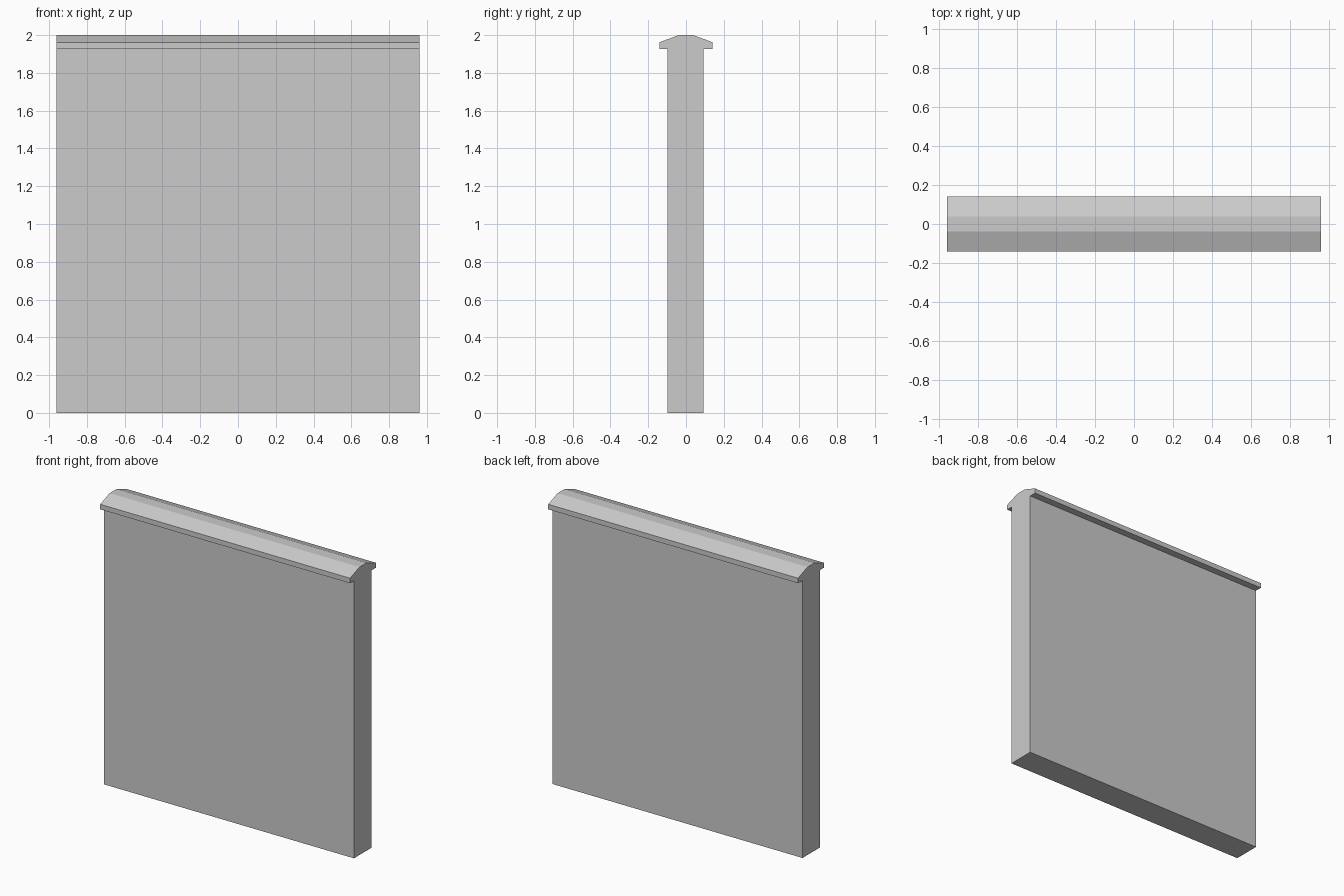
import bpy
import bmesh

if "Cube" in bpy.data.objects:
    bpy.data.objects.remove(bpy.data.objects["Cube"])

HALF_LENGTH = 0.96

# Cross-section (y, z): slab with a bevelled overhanging coping
PROFILE = [
    (-0.098, 0.0), (0.092, 0.0),                  # base of the slab
    (0.092, 1.927), (0.141, 1.927),               # back overhang
    (0.141, 1.962), (0.038, 2.0),                 # back slope
    (-0.038, 2.0), (-0.141, 1.962),               # flat ridge, front slope
    (-0.141, 1.927), (-0.098, 1.927),             # front overhang
]


def extrude_profile(name, points, half_length):
    """Sweep a closed y-z outline along x into a solid."""
    bm = bmesh.new()
    face = bm.faces.new([bm.verts.new((-half_length, y, z)) for y, z in points])
    result = bmesh.ops.extrude_face_region(bm, geom=[face], use_keep_orig=True)
    moved = [g for g in result["geom"] if isinstance(g, bmesh.types.BMVert)]
    bmesh.ops.translate(bm, verts=moved, vec=(2 * half_length, 0, 0))
    bmesh.ops.recalc_face_normals(bm, faces=bm.faces)
    mesh = bpy.data.meshes.new(name)
    bm.to_mesh(mesh)
    bm.free()
    obj = bpy.data.objects.new(name, mesh)
    bpy.context.collection.objects.link(obj)
    return obj


# Wall panel with its coping, one solid
extrude_profile("wall_with_coping", PROFILE, HALF_LENGTH)
